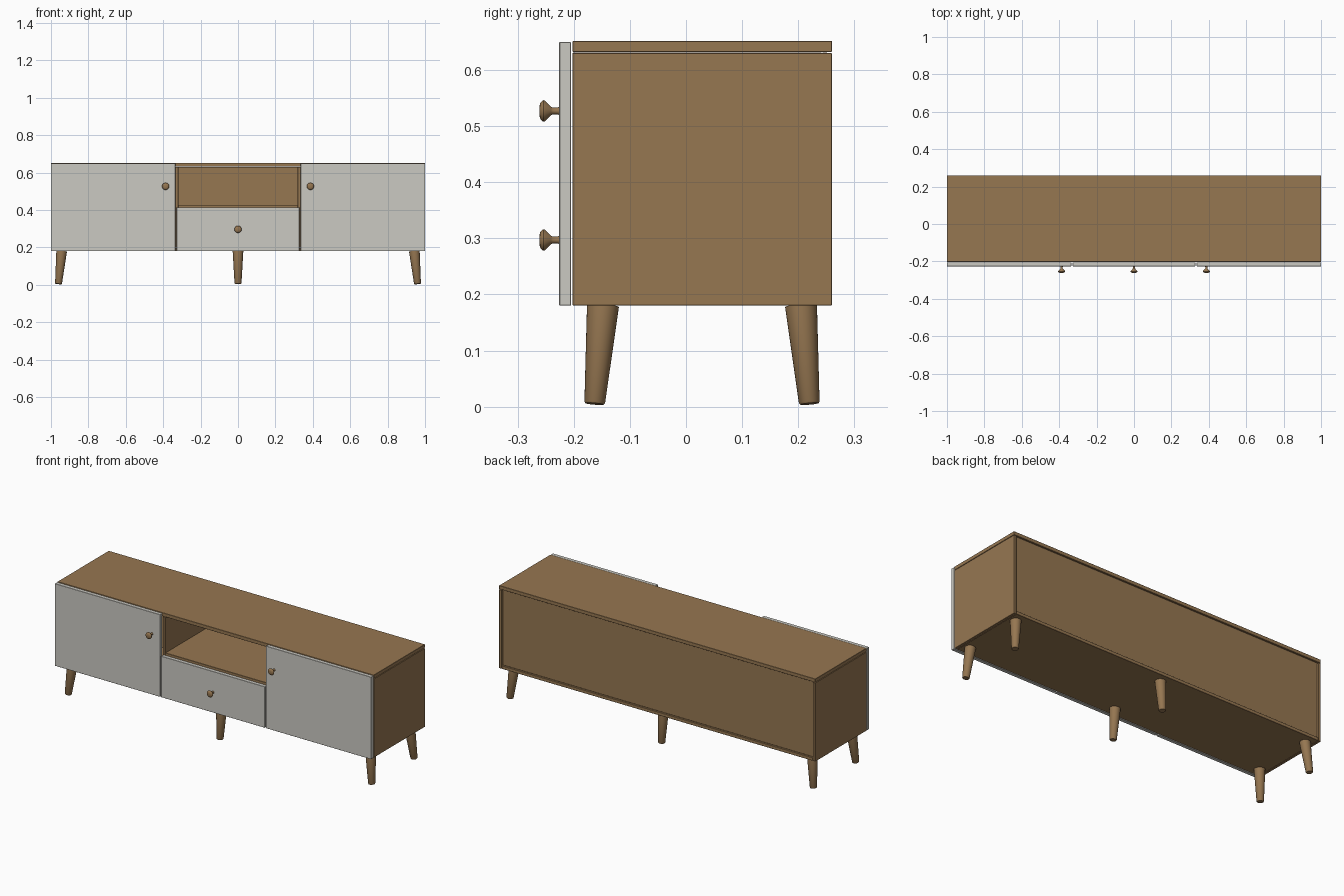
import bpy, bmesh, math
from mathutils import Vector

if "Cube" in bpy.data.objects:
    bpy.data.objects.remove(bpy.data.objects["Cube"])


def material(name, rgb):
    m = bpy.data.materials.new(name)
    m.diffuse_color = (*rgb, 1)
    m.use_nodes = True
    m.node_tree.nodes["Principled BSDF"].inputs["Base Color"].default_value = m.diffuse_color
    return m


WOOD = material("oak wood", (0.305, 0.184, 0.083))
PAINT = material("off white paint", (0.6, 0.59, 0.545))


def finish(name, bm, mat, smooth=False):
    bmesh.ops.recalc_face_normals(bm, faces=bm.faces)
    me = bpy.data.meshes.new(name)
    bm.to_mesh(me)
    bm.free()
    ob = bpy.data.objects.new(name, me)
    bpy.context.collection.objects.link(ob)
    me.materials.append(mat)
    if smooth:
        bpy.ops.object.select_all(action='DESELECT')
        bpy.context.view_layer.objects.active = ob
        ob.select_set(True)
        bpy.ops.object.shade_smooth_by_angle(angle=math.radians(35))
    return ob


def panel(name, x, y, z, mat=WOOD):
    """Board spanning the given (min, max) ranges, with slightly eased edges."""
    bm = bmesh.new()
    bmesh.ops.create_cube(bm, size=1)
    for v in bm.verts:
        v.co = [r[0] if c < 0 else r[1] for c, r in zip(v.co, (x, y, z))]
    ob = finish(name, bm, mat)
    bev = ob.modifiers.new("eased edges", 'BEVEL')
    bev.width = 0.001
    bev.segments = 1


def turned(name, profile, start, axis, sides=32):
    """Closed turning: profile of (radius, distance) along axis from start."""
    bm = bmesh.new()
    rot = Vector((0, 0, 1)).rotation_difference(Vector(axis))
    rings = [[bm.verts.new(Vector(start) + rot @ Vector((
        r * math.cos(2 * math.pi * i / sides), r * math.sin(2 * math.pi * i / sides), d)))
        for i in range(sides)] for r, d in profile]
    for a, b in zip(rings, rings[1:]):
        for i in range(sides):
            j = (i + 1) % sides
            bm.faces.new((a[i], a[j], b[j], b[i]))
    bm.faces.new(rings[0])
    bm.faces.new(rings[-1])
    finish(name, bm, WOOD, True)


# Carcass
FRONT, BACK = -0.202, 0.26
panel("top", (-1, 1), (FRONT, BACK), (0.632, 0.652))
panel("bottom", (-0.984, 0.984), (FRONT, BACK), (0.18, 0.198))
panel("back", (-0.983, 0.983), (0.243, 0.252), (0.199, 0.631))
panel("niche_shelf", (-0.318, 0.318), (FRONT, 0.242), (0.411, 0.427))

# Mirrored sides, dividers and doors
for s, side in ((-1, "left"), (1, "right")):
    def span(a, b):
        return tuple(sorted((s * a, s * b)))
    panel(side + "_side", span(0.985, 1), (FRONT, BACK), (0.18, 0.63))
    panel(side + "_divider", span(0.319, 0.334), (FRONT, 0.242), (0.199, 0.631))
    panel(side + "_door", span(0.335, 1), (-0.226, -0.205), (0.18, 0.65), PAINT)

# Drawer front
panel("drawer_front", (-0.328, 0.328), (-0.226, -0.205), (0.18, 0.415), PAINT)

# Knobs
KNOB = [(0.0075, 0), (0.006, 0.004), (0.006, 0.012), (0.0075, 0.015), (0.0185, 0.026),
        (0.0192, 0.0285), (0.018, 0.031), (0.0135, 0.0345), (0.007, 0.036)]
for name, x, z in (("left_door_knob", -0.387, 0.527), ("right_door_knob", 0.387, 0.527),
                   ("drawer_knob", 0, 0.297)):
    turned(name, KNOB, (x, -0.2255, z), (0, -1, 0))

# Splayed tapered legs
for row, y, dy in (("front", -0.148, -0.015), ("back", 0.205, 0.015)):
    for col, x, dx in (("left", -0.943, -0.017), ("middle", 0, 0), ("right", 0.943, 0.017)):
        axis = Vector((dx, dy, -0.177))
        n = axis.length
        turned(f"{row}_{col}_leg", [(0.0285, 0), (0.0185, n - 0.005), (0.0165, n - 0.002)],
               (x, y, 0.18), axis)
